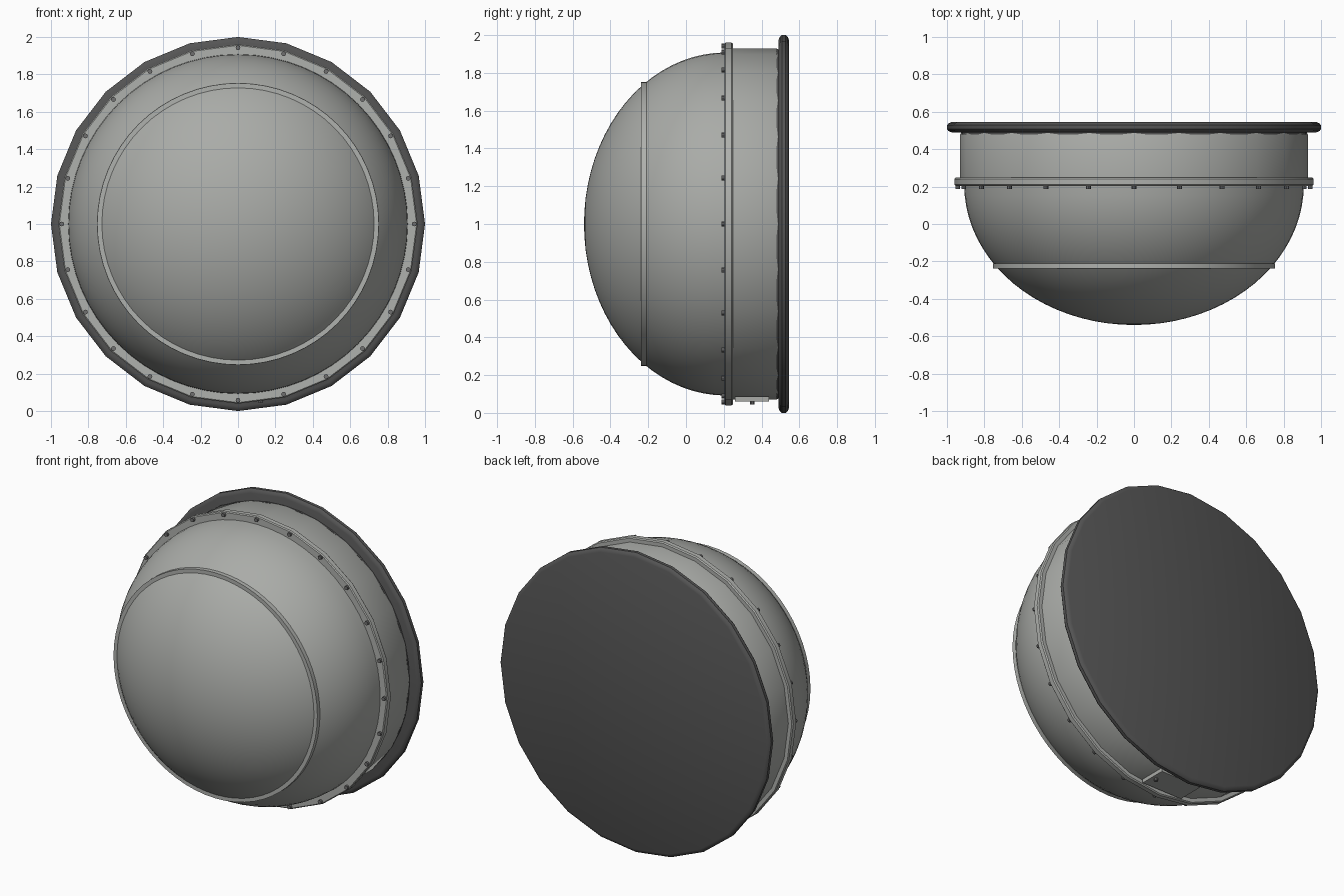
import bpy, bmesh, math
from mathutils import Matrix, Vector

if "Cube" in bpy.data.objects:
    bpy.data.objects.remove(bpy.data.objects["Cube"])

CZ = 1.0  # height of the lamp axis, which runs along y


def material(name, v):
    m = bpy.data.materials.new(name)
    m.diffuse_color = (v[0], v[1], v[2], 1)
    m.use_nodes = True
    m.node_tree.nodes["Principled BSDF"].inputs["Base Color"].default_value = m.diffuse_color
    return m


SHELL = material("warm grey metal", (0.40, 0.41, 0.39))
TRIM = material("light grey trim", (0.43, 0.44, 0.42))
DARK = material("dark rubber", (0.09, 0.09, 0.09))
BOLT = material("dark grey bolt", (0.16, 0.16, 0.16))


def finish(name, bm, mat, angle=30):
    bmesh.ops.recalc_face_normals(bm, faces=bm.faces)
    me = bpy.data.meshes.new(name)
    bm.to_mesh(me)
    bm.free()
    me.materials.append(mat)
    ob = bpy.data.objects.new(name, me)
    bpy.context.collection.objects.link(ob)
    bpy.ops.object.select_all(action='DESELECT')
    ob.select_set(True)
    bpy.context.view_layer.objects.active = ob
    bpy.ops.object.shade_smooth_by_angle(angle=math.radians(angle))
    return ob


def lathe(name, profile, n, mat, closed=False):
    """Spin (radius, y) points around the lamp axis."""
    bm = bmesh.new()
    rings = []
    for r, y in profile:
        if r < 1e-6:
            rings.append([bm.verts.new((0, y, CZ))] * n)
        else:
            rings.append([bm.verts.new((r * math.cos(2 * math.pi * i / n), y,
                                        CZ + r * math.sin(2 * math.pi * i / n)))
                          for i in range(n)])
    pairs = list(zip(rings, rings[1:]))
    if closed:
        pairs.append((rings[-1], rings[0]))
    for a, b in pairs:
        for i in range(n):
            j = (i + 1) % n
            vs = list(dict.fromkeys((a[i], a[j], b[j], b[i])))
            if len(vs) > 2:
                bm.faces.new(vs)
    return finish(name, bm, mat)


# Dark mounting plate with rounded rim
lathe("back_plate", [(0, 0.49), (0.975, 0.49), (0.992, 0.497), (1.0, 0.507),
                     (1.0, 0.528), (0.992, 0.538), (0.975, 0.545), (0, 0.545)], 24, DARK)

# Cylindrical housing and the thin gasket behind it
lathe("housing", [(0, 0.23), (0.93, 0.23), (0.93, 0.478), (0.922, 0.492), (0, 0.492)], 24, SHELL)
lathe("gasket", [(0.88, 0.478), (0.925, 0.478), (0.925, 0.492), (0.88, 0.492)], 48, DARK, True)

# Clamping flange
lathe("flange_ring", [(0.88, 0.204), (0.955, 0.204), (0.961, 0.21), (0.961, 0.24),
                      (0.955, 0.248), (0.88, 0.248)], 24, TRIM, True)

# Domed cover: half ellipsoid
steps = 20
dome = []
for k in range(steps + 1):
    t = math.pi / 2 * k / steps
    dome.append((0.908 * math.cos(t) if k < steps else 0, 0.21 - 0.75 * math.sin(t)))
lathe("dome_cover", dome, 64, SHELL)

# Narrow raised band around the dome
lathe("dome_band", [(0.72, -0.238), (0.753, -0.238), (0.753, -0.21), (0.72, -0.21)], 64, TRIM, True)

# Ring of bolts on the flange
bm = bmesh.new()
for i in range(24):
    a = 2 * math.pi * i / 24
    pos = Vector((0.942 * math.cos(a), 0.198, CZ + 0.942 * math.sin(a)))
    bmesh.ops.create_cone(bm, cap_ends=True, segments=8, radius1=0.013, radius2=0.013, depth=0.022,
                          matrix=Matrix.Translation(pos) @ Matrix.Rotation(math.pi / 2, 4, 'X'))
finish("flange_bolts", bm, BOLT)

# Service plate under the housing, with its screw
bm = bmesh.new()
bmesh.ops.create_cube(bm, size=1, matrix=Matrix.Translation((0, 0.35, 0.073)) @
                      Matrix.Diagonal((0.3, 0.18, 0.025, 1)))
finish("service_plate", bm, SHELL)
bm = bmesh.new()
bmesh.ops.create_cone(bm, cap_ends=True, segments=10, radius1=0.012, radius2=0.012, depth=0.025,
                      matrix=Matrix.Translation((0.12, 0.35, 0.056)))
finish("service_screw", bm, BOLT)
